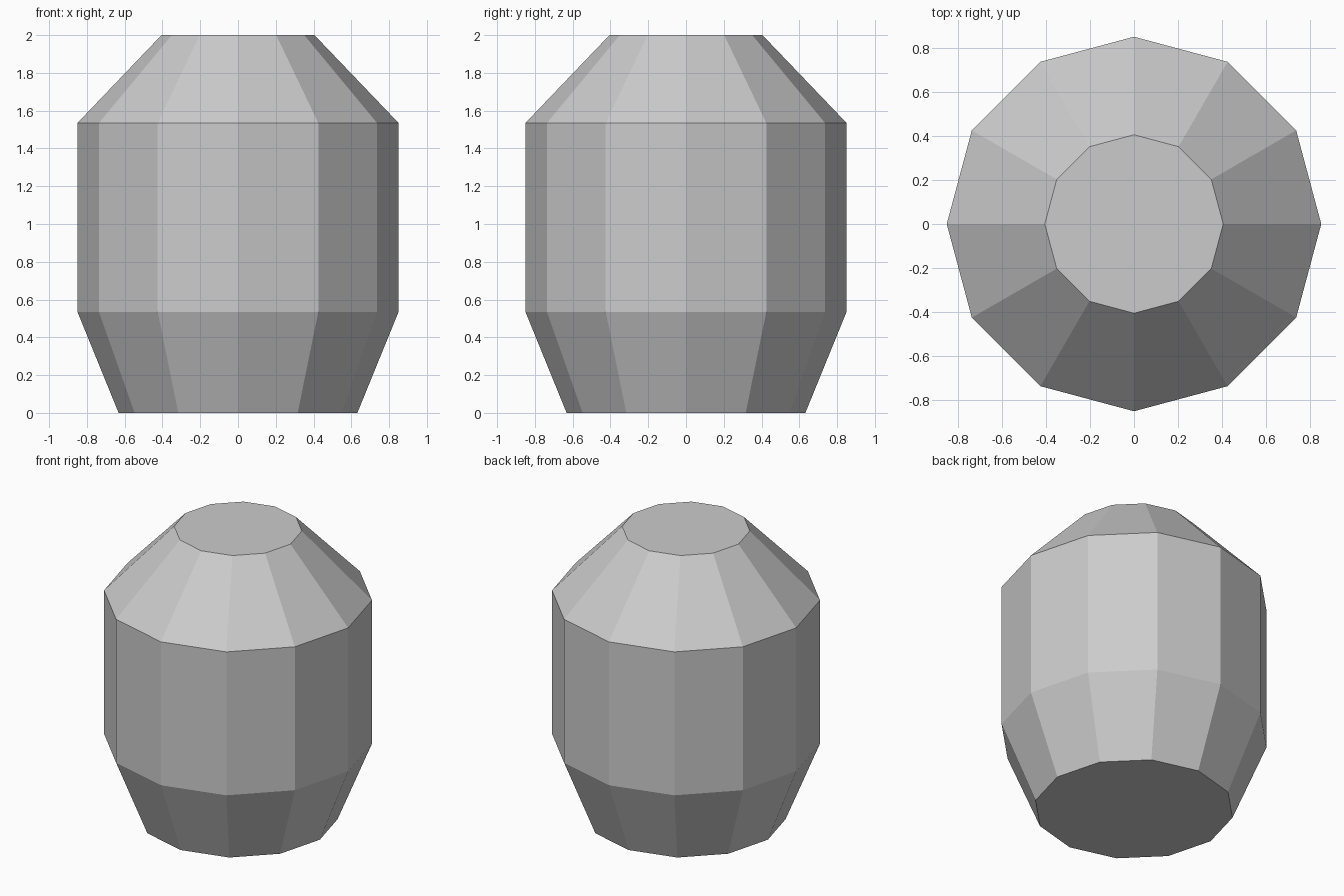
import bpy, bmesh, math
from mathutils import Vector

if "Cube" in bpy.data.objects:
    bpy.data.objects.remove(bpy.data.objects["Cube"])

SIDES = 12
PROFILE = [(0.632, 0.0), (0.85, 0.535), (0.85, 1.535), (0.405, 2.0)]  # radius, height


def barrel():
    """Closed, faceted twelve-sided barrel turned from the profile."""
    bm = bmesh.new()
    rings = [[bm.verts.new((r * math.cos(math.tau * i / SIDES),
                            r * math.sin(math.tau * i / SIDES), z))
              for i in range(SIDES)] for r, z in PROFILE]
    for lo, hi in zip(rings, rings[1:]):
        for i in range(SIDES):
            j = (i + 1) % SIDES
            bm.faces.new((lo[i], lo[j], hi[j], hi[i]))
    bm.faces.new(rings[0][::-1])
    bm.faces.new(rings[-1])
    return bm


def seed(angle, r, z):
    a = math.radians(angle)
    return Vector((r * math.cos(a), r * math.sin(a), z))


# Centres of the cracked pieces: angle, radius, height
SEEDS = {
    "top_front_piece": seed(315, 0.40, 1.60),
    "top_back_piece": seed(75, 0.30, 1.70),
    "top_left_piece": seed(180, 0.30, 1.70),
    "middle_front_piece": seed(240, 0.65, 1.30),
    "middle_right_piece": seed(30, 0.65, 1.30),
    "middle_back_piece": seed(90, 0.65, 1.30),
    "middle_left_piece": seed(155, 0.65, 1.30),
    "lower_front_piece": seed(225, 0.45, 0.40),
    "lower_right_piece": seed(320, 0.60, 0.80),
    "lower_back_piece": seed(80, 0.45, 0.40),
}

# Cut one tightly fitting piece per centre out of the barrel
for name, c in SEEDS.items():
    bm = barrel()
    for other, o in SEEDS.items():
        if other == name:
            continue
        cut = bmesh.ops.bisect_plane(
            bm, geom=bm.verts[:] + bm.edges[:] + bm.faces[:], dist=1e-5,
            plane_co=(c + o) / 2, plane_no=o - c, clear_outer=True)
        rim = [e for e in bm.edges if e.is_boundary]
        if rim:
            bmesh.ops.holes_fill(bm, edges=rim, sides=0)
    bmesh.ops.recalc_face_normals(bm, faces=bm.faces[:])
    mesh = bpy.data.meshes.new(name)
    bm.to_mesh(mesh)
    bm.free()
    bpy.context.collection.objects.link(bpy.data.objects.new(name, mesh))
